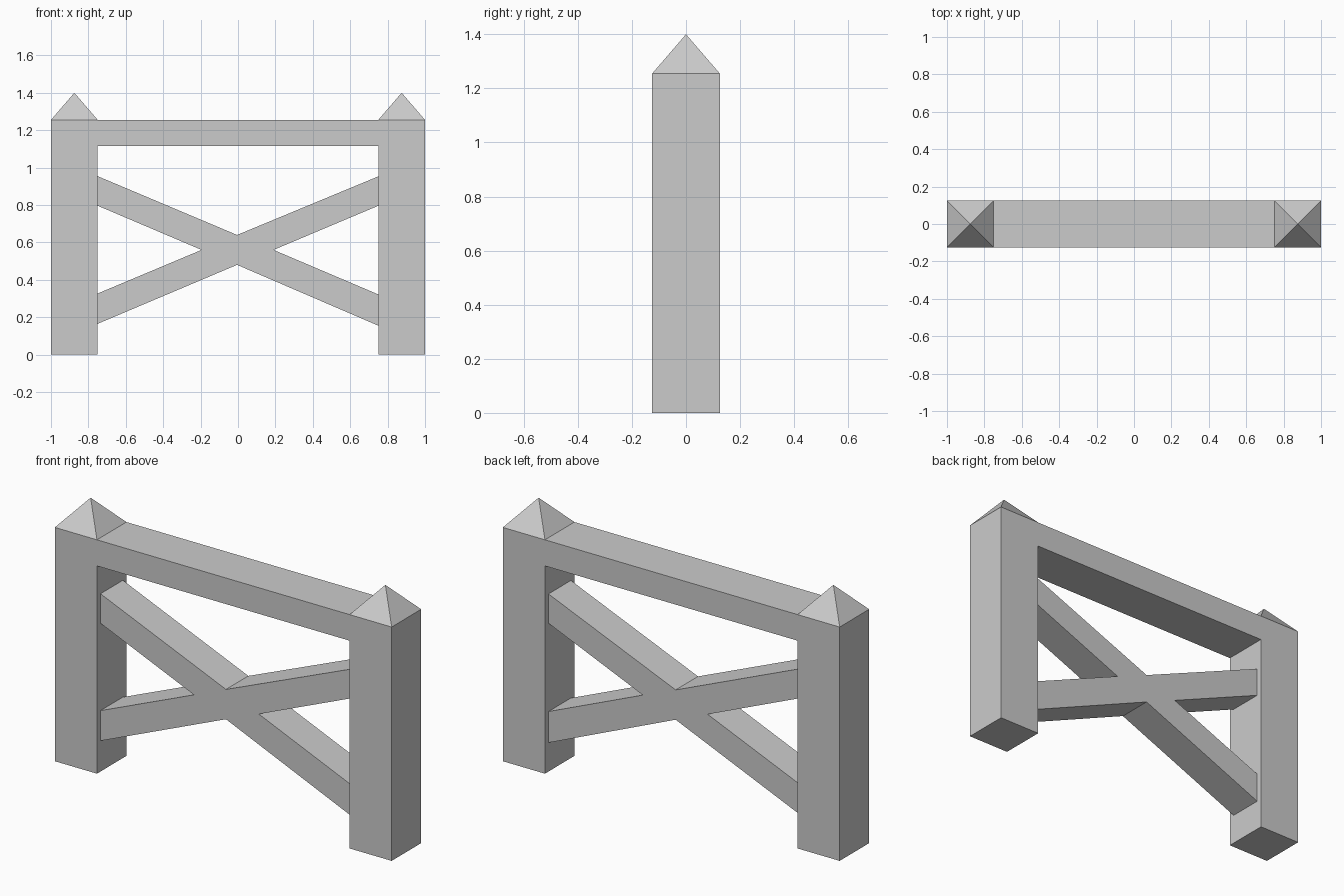
import bpy, bmesh

if "Cube" in bpy.data.objects:
    bpy.data.objects.remove(bpy.data.objects["Cube"])


def extrude_profile(name, points, half_depth, finish=None):
    """Extrude an x-z outline symmetrically along y into a flat-faced solid."""
    bm = bmesh.new()
    face = bm.faces.new([bm.verts.new((x, -half_depth, z)) for x, z in points])
    ext = bmesh.ops.extrude_face_region(bm, geom=[face], use_keep_orig=True)
    moved = [g for g in ext["geom"] if isinstance(g, bmesh.types.BMVert)]
    bmesh.ops.translate(bm, verts=moved, vec=(0, 2 * half_depth, 0))
    bmesh.ops.recalc_face_normals(bm, faces=bm.faces)
    if finish:
        finish(bm)
    mesh = bpy.data.meshes.new(name)
    bm.to_mesh(mesh)
    bm.free()
    obj = bpy.data.objects.new(name, mesh)
    bpy.context.collection.objects.link(obj)
    return obj


OUTER, INNER = 1.0, 0.75
TOP, RAIL_BOTTOM, PEAK = 1.255, 1.115, 1.40


# Pyramid caps: raise the centre of each square post top
def raise_caps(bm):
    tops = [f for f in bm.faces
            if f.normal.z > 0.9 and abs(f.calc_center_median().x) > INNER]
    bmesh.ops.poke(bm, faces=tops, offset=PEAK - TOP)


# Frame: two posts and the flush top rail as one outline
right_half = [(INNER, RAIL_BOTTOM), (INNER, 0), (OUTER, 0), (OUTER, TOP), (INNER, TOP)]
left_half = [(-x, z) for x, z in reversed(right_half)]
extrude_profile("post_and_rail_frame", right_half + left_half, 0.125, raise_caps)

# Crossed braces: one X outline, slightly thinner than the posts
cross = [
    (-INNER, 0.165), (-0.005, 0.48), (INNER, 0.155), (INNER, 0.322),
    (0.19, 0.56), (INNER, 0.796), (INNER, 0.953), (-0.005, 0.64),
    (-INNER, 0.954), (-INNER, 0.796), (-0.195, 0.56), (-INNER, 0.327),
]
extrude_profile("cross_brace", cross, 0.095)
